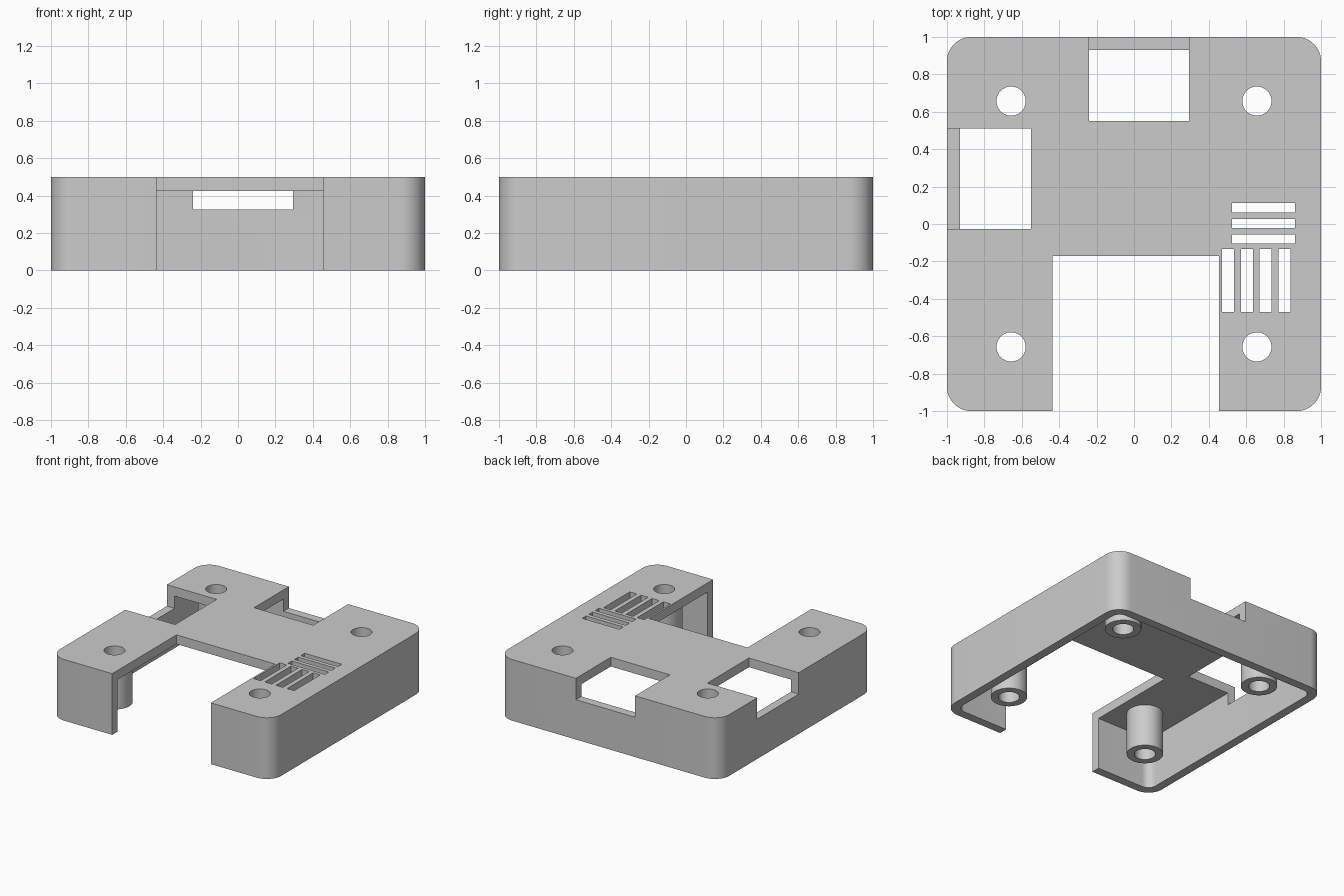
import bpy
import bmesh
import math

cube = bpy.data.objects.get("Cube")
if cube:
    bpy.data.objects.remove(cube, do_unlink=True)

HEIGHT, CEILING, SILL, WALL = 0.5, 0.425, 0.325, 0.07
POST = 0.657

grey = bpy.data.materials.new("plain grey")
grey.use_nodes = True
grey.diffuse_color = (0.6, 0.6, 0.6, 1)
grey.node_tree.nodes["Principled BSDF"].inputs["Base Color"].default_value = (0.6, 0.6, 0.6, 1)


def prism(name, outline, z0, z1):
    """Solid made by extruding a closed outline from z0 to z1."""
    bm = bmesh.new()
    base = bm.faces.new([bm.verts.new((x, y, z0)) for x, y in outline])
    top = bmesh.ops.extrude_face_region(bm, geom=[base])["geom"]
    for v in top:
        if isinstance(v, bmesh.types.BMVert):
            v.co.z = z1
    bmesh.ops.recalc_face_normals(bm, faces=bm.faces)
    mesh = bpy.data.meshes.new(name)
    bm.to_mesh(mesh)
    bm.free()
    mesh.materials.append(grey)
    obj = bpy.data.objects.new(name, mesh)
    bpy.context.collection.objects.link(obj)
    return obj


def box(x0, x1, y0, y1, z0, z1):
    return prism("cutter", [(x0, y0), (x1, y0), (x1, y1), (x0, y1)], z0, z1)


def circle(cx, cy, r, n=48):
    turn = [2 * math.pi * i / n for i in range(n)]
    return [(cx + r * math.cos(a), cy + r * math.sin(a)) for a in turn]


def rounded_square(half, r, n=12):
    points = []
    for quarter, (sx, sy) in enumerate([(1, 1), (-1, 1), (-1, -1), (1, -1)]):
        for i in range(n + 1):
            a = math.pi / 2 * (quarter + i / n)
            points.append((sx * (half - r) + r * math.cos(a),
                           sy * (half - r) + r * math.sin(a)))
    return points


def cut(obj, cutters):
    """Subtract the cutters from the object and bake the result."""
    for c in cutters:
        c.hide_render = True
        mod = obj.modifiers.new("cut", "BOOLEAN")
        mod.operation = "DIFFERENCE"
        mod.solver = "EXACT"
        mod.object = c
    graph = bpy.context.evaluated_depsgraph_get()
    baked = bpy.data.meshes.new_from_object(obj.evaluated_get(graph))
    obj.modifiers.clear()
    obj.data = baked
    for c in cutters:
        bpy.data.objects.remove(c, do_unlink=True)


def smooth(obj):
    bpy.ops.object.select_all(action="DESELECT")
    obj.select_set(True)
    bpy.context.view_layer.objects.active = obj
    bpy.ops.object.shade_smooth_by_angle(angle=math.radians(30))


# Hollow cover, open underneath
cover = prism("cover", rounded_square(1, 0.13), 0, HEIGHT)
cutters = [prism("cutter", rounded_square(1 - WALL, 0.07), -0.1, CEILING)]

# Front opening, back port and side port
cutters.append(box(-0.437, 0.455, -1.1, -0.17, -0.2, 0.7))
cutters.append(box(-0.24, 0.295, 0.55, 1.1, SILL, 0.7))
cutters.append(box(-1.1, -0.55, -0.027, 0.51, SILL, 0.7))

# Vent slots
for i in range(3):
    y = 0.086 - 0.083 * i
    cutters.append(box(0.525, 0.86, y - 0.025, y + 0.025, 0.35, 0.7))
for i in range(4):
    x = 0.502 + 0.101 * i
    cutters.append(box(x - 0.032, x + 0.032, -0.47, -0.133, 0.35, 0.7))

# Screw holes through the top
corners = [(sx * POST, sy * POST) for sx in (-1, 1) for sy in (-1, 1)]
for x, y in corners:
    cutters.append(prism("cutter", circle(x, y, 0.078), 0.3, 0.7))
cut(cover, cutters)
smooth(cover)

# Hollow screw posts under the top
names = ["front_right_post", "back_right_post", "front_left_post", "back_left_post"]
for name, (x, y) in zip(names, corners):
    post = prism(name, circle(x, y, 0.135), 0.08, CEILING)
    cut(post, [prism("cutter", circle(x, y, 0.078), 0, 0.6)])
    smooth(post)
